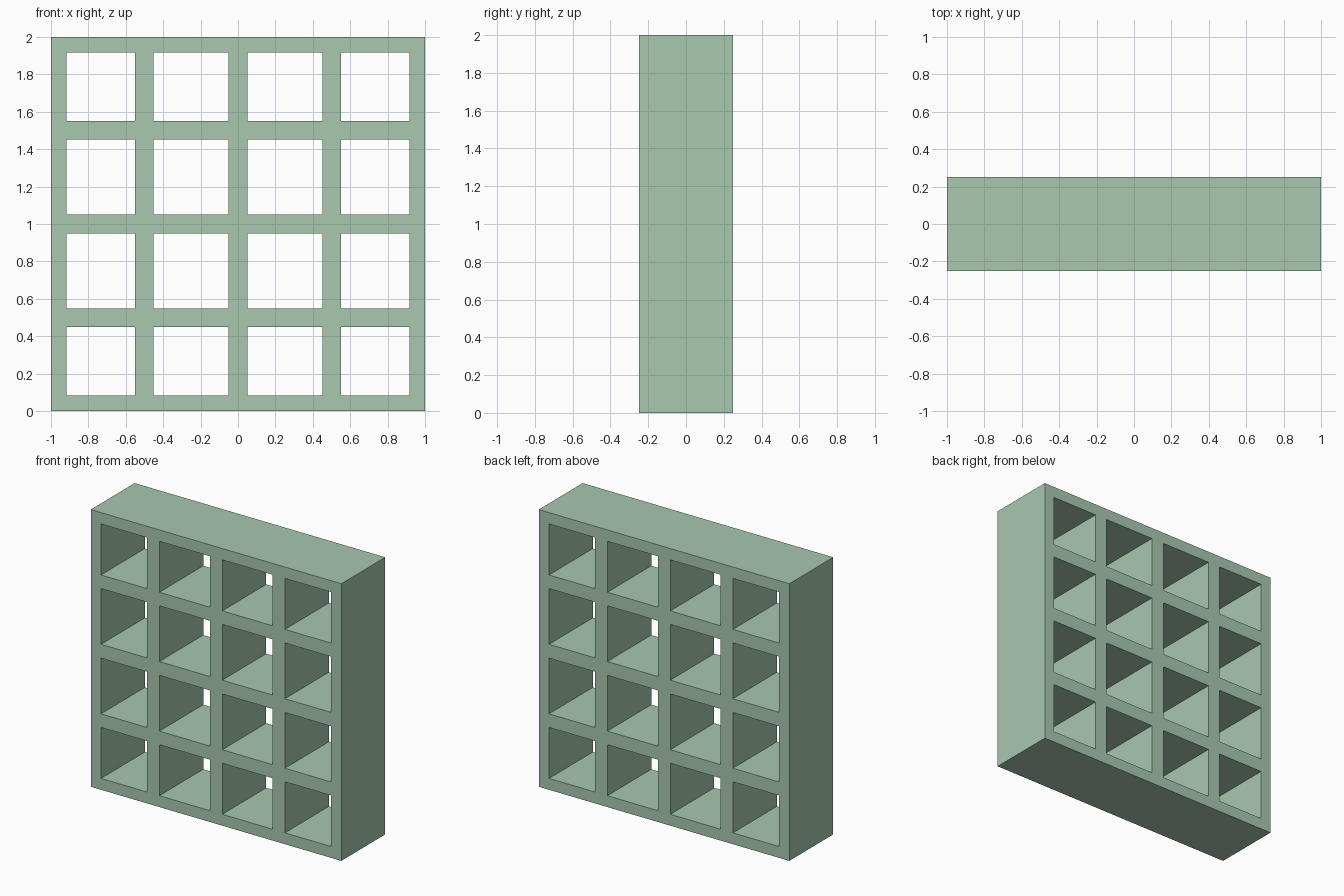
import bpy, bmesh
from mathutils import Vector

if "Cube" in bpy.data.objects:
    bpy.data.objects.remove(bpy.data.objects["Cube"])

DEPTH = 0.5
# edges of the uprights; even intervals are solid, odd ones are openings
XS = [-1, -0.918, -0.55, -0.452, -0.05, 0.05, 0.452, 0.55, 0.918, 1]
ZS = [x + 1 for x in XS]

# pale green painted wood
paint = bpy.data.materials.new("pale_green")
paint.diffuse_color = (0.392, 0.578, 0.434, 1)
paint.use_nodes = True
paint.node_tree.nodes["Principled BSDF"].inputs["Base Color"].default_value = paint.diffuse_color

# front lattice of uprights and shelves, leaving the cubby openings out
bm = bmesh.new()
verts = [[bm.verts.new((x, -DEPTH / 2, z)) for z in ZS] for x in XS]
for i in range(len(XS) - 1):
    for j in range(len(ZS) - 1):
        if i % 2 and j % 2:
            continue
        bm.faces.new((verts[i][j], verts[i + 1][j],
                      verts[i + 1][j + 1], verts[i][j + 1]))

# push the lattice back to full depth, keeping the front face
res = bmesh.ops.extrude_face_region(bm, geom=bm.faces[:], use_keep_orig=True)
moved = [g for g in res["geom"] if isinstance(g, bmesh.types.BMVert)]
bmesh.ops.translate(bm, verts=moved, vec=Vector((0, DEPTH, 0)))
bmesh.ops.recalc_face_normals(bm, faces=bm.faces[:])

mesh = bpy.data.meshes.new("cubby_shelf")
bm.to_mesh(mesh)
bm.free()
mesh.materials.append(paint)
shelf = bpy.data.objects.new("cubby_shelf", mesh)
bpy.context.collection.objects.link(shelf)
